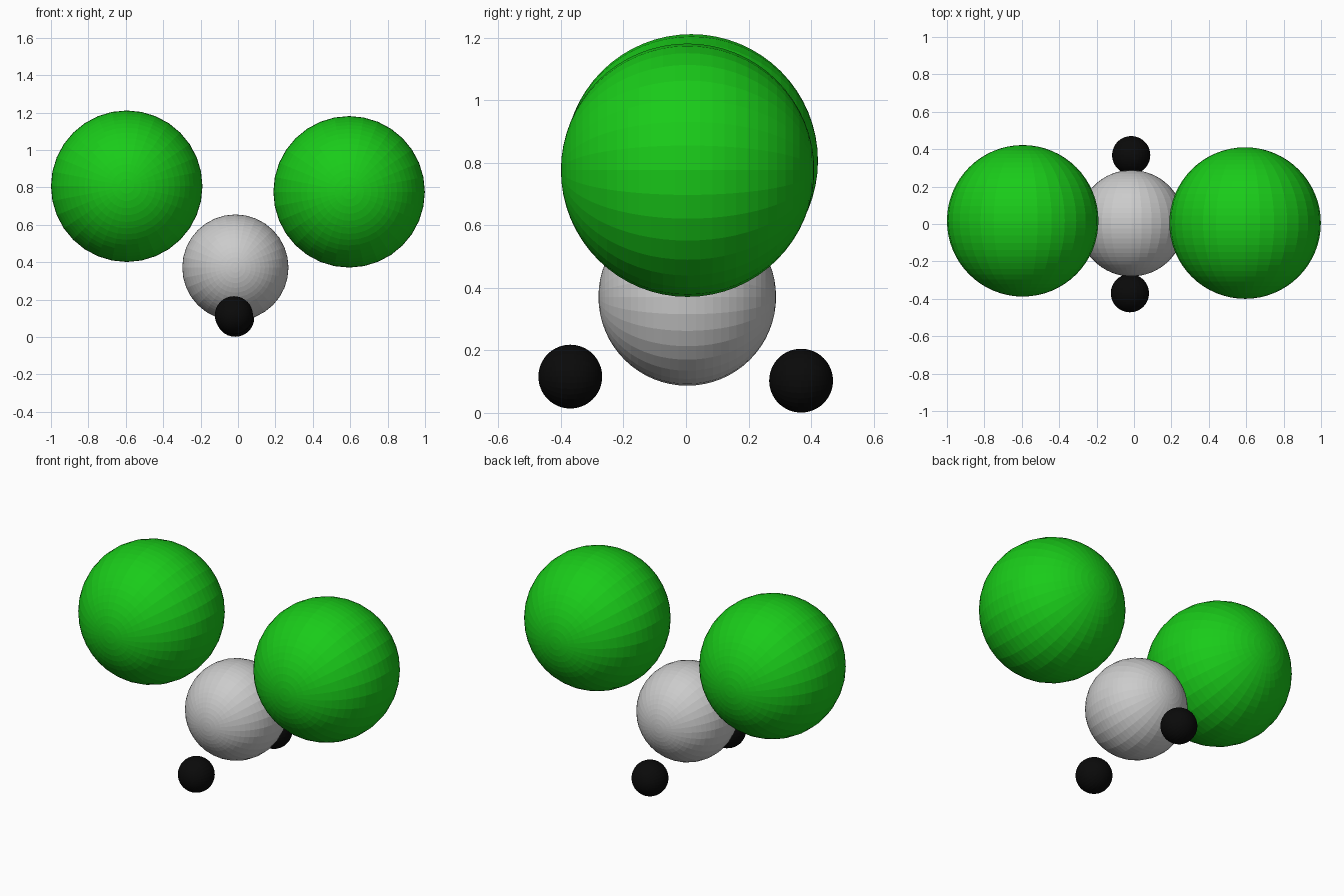
import bpy
import bmesh
from math import pi
from mathutils import Matrix

if "Cube" in bpy.data.objects:
    bpy.data.objects.remove(bpy.data.objects["Cube"])


def material(name, rgb):
    mat = bpy.data.materials.new(name)
    mat.diffuse_color = (*rgb, 1)
    mat.use_nodes = True
    mat.node_tree.nodes["Principled BSDF"].inputs["Base Color"].default_value = mat.diffuse_color
    return mat


def ball(name, radius, centre, mat=None):
    # Flat-shaded sphere with its poles along y
    bm = bmesh.new()
    bmesh.ops.create_uvsphere(bm, u_segments=32, v_segments=32, radius=radius,
                              matrix=Matrix.Rotation(pi / 2, 4, 'X'))
    mesh = bpy.data.meshes.new(name)
    bm.to_mesh(mesh)
    bm.free()
    if mat:
        mesh.materials.append(mat)
    obj = bpy.data.objects.new(name, mesh)
    obj.location = centre
    bpy.context.collection.objects.link(obj)
    return obj


green = material("green", (0.01, 0.6, 0.01))
black = material("black", (0.003, 0.003, 0.003))

# Grey central atom
ball("central_atom", 0.284, (-0.014, 0.004, 0.371))

# Two large green atoms
ball("large_atom_left", 0.405, (-0.595, 0.017, 0.806), green)
ball("large_atom_right", 0.405, (0.594, 0.005, 0.776), green)

# Two small black atoms
ball("small_atom_front", 0.102, (-0.022, -0.370, 0.116), black)
ball("small_atom_back", 0.102, (-0.015, 0.368, 0.103), black)
